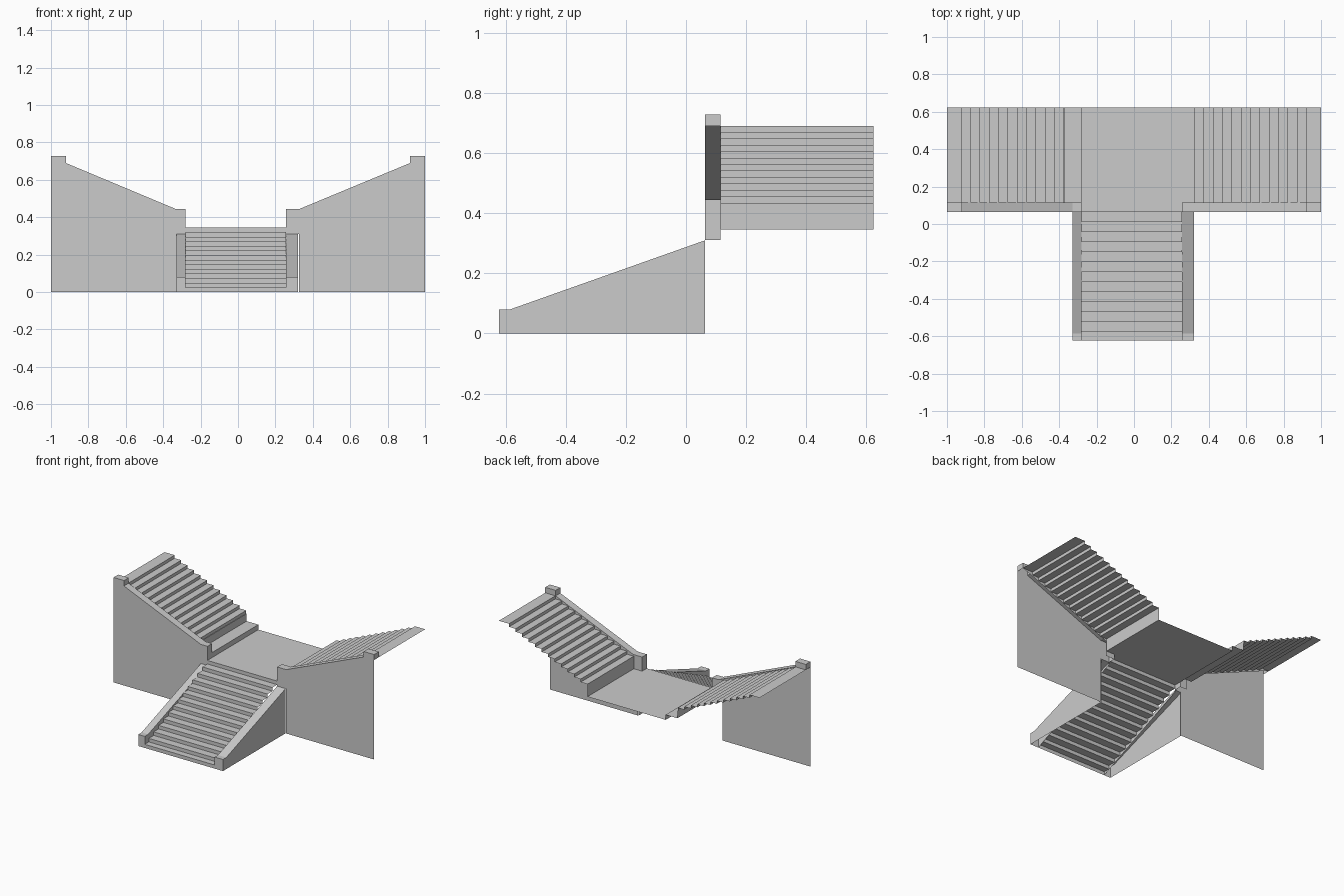
import bpy

if "Cube" in bpy.data.objects:
    bpy.data.objects.remove(bpy.data.objects["Cube"])

Y0, Y1, Y2 = 0.064, 0.115, 0.623      # wall front, parapet back, landing rear
LAND = 0.345                          # landing height
XL, XR = -0.28, 0.256                 # inner edges of the front flight


def make(name, faces):
    """Object made of separate polygons, each a list of 3D points."""
    verts, polys = [], []
    for f in faces:
        polys.append(range(len(verts), len(verts) + len(f)))
        verts += f
    me = bpy.data.meshes.new(name)
    me.from_pydata(verts, [], [list(p) for p in polys])
    me.update()
    ob = bpy.data.objects.new(name, me)
    bpy.context.collection.objects.link(ob)
    return ob


def strip(profile, a, b, axis):
    """Quads sweeping a profile from a to b; axis 'x' sweeps (y,z), 'y' sweeps (x,z)."""
    def pt(p, t):
        return (t, p[0], p[1]) if axis == 'x' else (p[0], t, p[1])
    quads = []
    for p, q in zip(profile, profile[1:]):
        f = [pt(p, a), pt(p, b), pt(q, b), pt(q, a)]
        # treads and slopes face up
        n = (f[1][0] - f[0][0]) * (f[2][1] - f[1][1]) - (f[1][1] - f[0][1]) * (f[2][0] - f[1][0])
        quads.append(f[::-1] if n < -1e-6 or (abs(n) <= 1e-6 and axis == 'y' and p[0] < 0) else f)
    return quads


def side_x(pts, x, facing):
    f = [(x, y, z) for y, z in pts]
    return f if facing > 0 else f[::-1]


def side_y(pts, y, facing):
    f = [(x, y, z) for x, z in pts]
    return f if facing < 0 else f[::-1]


# Front flight: 14 risers up to the landing
prof = [(-0.622, 0.0), (-0.622, 0.025)]
for k in range(13):
    y = -0.578 + k * (Y0 + 0.578) / 12
    z = 0.025 + k * (LAND - 0.025) / 13
    prof += [(y, z), (y, z + (LAND - 0.025) / 13)]
make("front_stairs", strip(prof, XL, XR, 'x'))

# Sloping side walls of the front flight
top = [(-0.622, 0.0), (-0.622, 0.08), (-0.585, 0.08), (Y0, 0.31)]
outer = [(-0.622, 0.0), (Y0, 0.0), (Y0, 0.31), (-0.585, 0.08), (-0.622, 0.08)]
inner = [(-0.622, 0.0), (-0.578, 0.02), (Y0, 0.295), (Y0, 0.31), (-0.585, 0.08), (-0.622, 0.08)]
for name, xo, xi, s in (("left_stringer", -0.33, XL, -1), ("right_stringer", 0.32, XR, 1)):
    make(name, strip(top, min(xo, xi), max(xo, xi), 'x')
         + [side_x(outer, xo, s), side_x(inner, xi, -s)])

# Landing with a tongue reaching forward between the newels
make("landing", [
    [(XL, Y1, LAND), (0.32, Y1, LAND), (0.32, Y2, LAND), (XL, Y2, LAND)],
    [(XL, Y0, LAND), (XR, Y0, LAND), (XR, Y1, LAND), (XL, Y1, LAND)]])

# Upper flights rising left and right
RISE = 0.0215


def flight(name, s, prof, start, z, count):
    for k in range(count):
        x = start + k * (0.922 - start) / (count - 1)
        prof += [(s * x, z), (s * x, z + RISE)]
        z += RISE
    prof.append((s * 1.0, z))
    make(name, strip(prof, Y1, Y2, 'y'))


flight("left_stairs", -1,
       [(XL, LAND), (XL, 0.38), (-0.37, 0.38), (-0.37, 0.432)], 0.373, 0.432, 12)
flight("right_stairs", 1,
       [(0.32, LAND), (0.32, 0.432)], 0.372, 0.432, 12)

# Wing walls with sloping parapet, newel and end post
for name, s, xi, xo in (("left_wing_wall", -1, 0.28, 0.33), ("right_wing_wall", 1, 0.256, 0.325)):
    line = [(xi, 0.31), (xi, 0.443), (xo, 0.443), (0.92, 0.69), (0.92, 0.728), (1.0, 0.728), (1.0, 0.69)]
    line = [(s * x, z) for x, z in line]
    wall = line + [(s * 1.0, 0.0), (s * 0.325, 0.0), (s * 0.325, 0.31)]
    back = line + [(s * 0.92, 0.66), (s * xo, 0.415), (s * xo, 0.31)]
    make(name, strip(line, Y0, Y1, 'y')
         + [side_y(wall, Y0, s), side_y(back, Y1, -s)])
